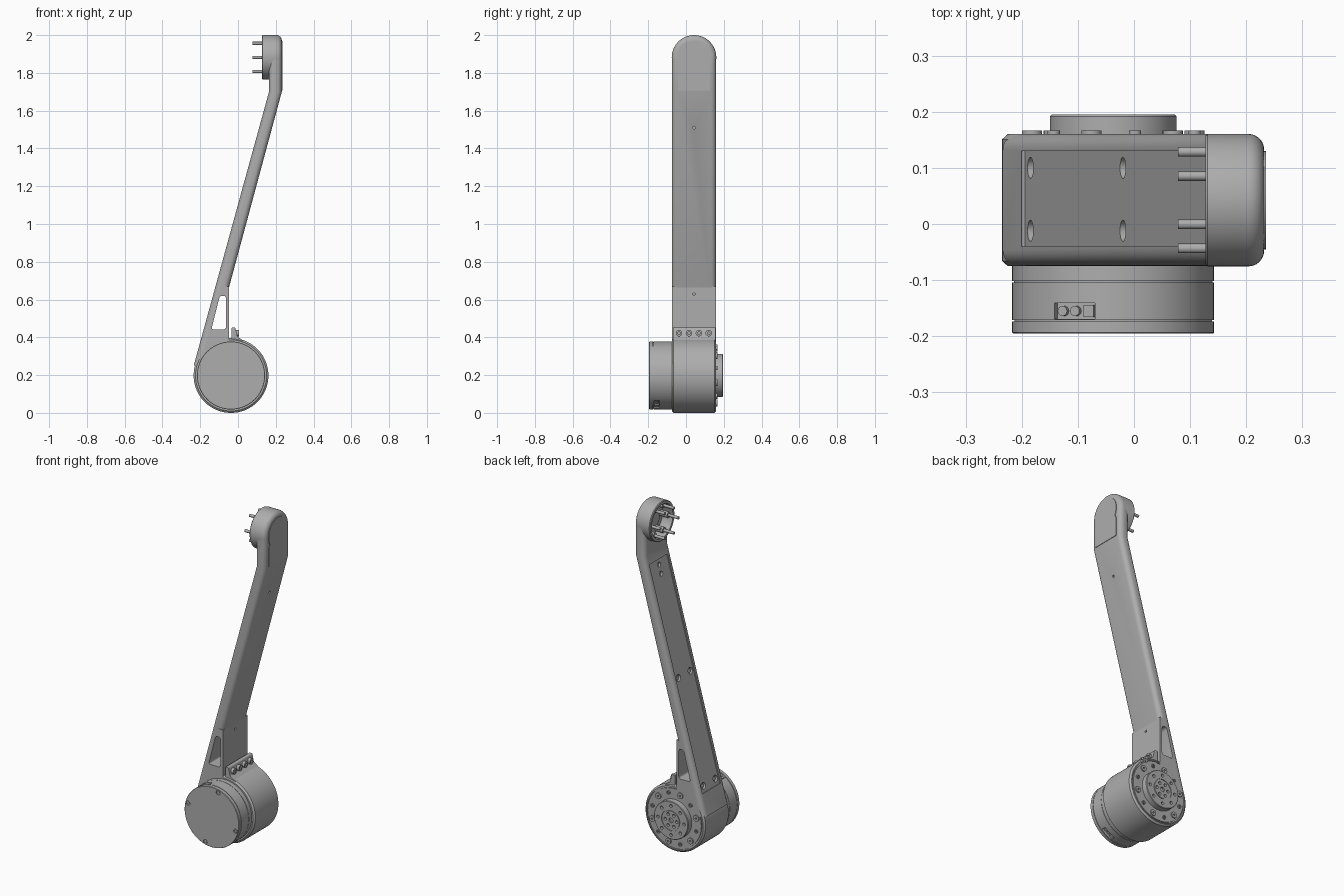
import bpy, bmesh, math
from mathutils import Vector, Matrix

if "Cube" in bpy.data.objects:
    bpy.data.objects.remove(bpy.data.objects["Cube"], do_unlink=True)

grey = bpy.data.materials.new("machined_grey")
grey.use_nodes = True
grey.diffuse_color = (0.42, 0.42, 0.42, 1)
grey.node_tree.nodes["Principled BSDF"].inputs["Base Color"].default_value = grey.diffuse_color

X, Y = Vector((1, 0, 0)), Vector((0, 1, 0))
HUB = Vector((-0.037, 0, 0.198))      # joint axis runs along y
HEAD = Vector((0, 0.0425, 1.882))     # wrist axis runs along x
FRONT, BACK = -0.075, 0.16            # side faces of the link


def finish(name, bm):
    bmesh.ops.remove_doubles(bm, verts=bm.verts, dist=1e-6)
    bmesh.ops.recalc_face_normals(bm, faces=bm.faces)
    mesh = bpy.data.meshes.new(name)
    bm.to_mesh(mesh)
    bm.free()
    obj = bpy.data.objects.new(name, mesh)
    bpy.context.collection.objects.link(obj)
    mesh.materials.append(grey)
    return obj


def loft(name, rings, caps=True):
    bm = bmesh.new()
    rows = [[bm.verts.new(p) for p in ring] for ring in rings]
    n = len(rows[0])
    for a, b in zip(rows, rows[1:]):
        for i in range(n):
            bm.faces.new((a[i], a[(i + 1) % n], b[(i + 1) % n], b[i]))
    if caps:
        bm.faces.new(rows[0])
        bm.faces.new(rows[-1])
    return finish(name, bm)


def lathe(name, profile, origin, axis, sides=64):
    """Turn (distance along axis, radius) pairs around the axis."""
    turn = axis.to_track_quat('Z', 'Y')
    rings = []
    for t, r in profile:
        r = max(r, 1e-4)
        rings.append([origin + turn @ Vector((r * math.cos(k * math.tau / sides),
                                              r * math.sin(k * math.tau / sides), t))
                      for k in range(sides)])
    return loft(name, rings)


def rod(name, origin, axis, start, end, r, sides=20):
    return lathe(name, [(start, r), (end, r)], origin, axis, sides)


def prism(name, outline, y0, y1):
    return loft(name, [[(x, y, z) for x, z in outline] for y in (y0, y1)])


def box(name, size, matrix):
    bm = bmesh.new()
    bmesh.ops.create_cube(bm, size=1, matrix=matrix @ Matrix.Diagonal((*size, 1)))
    return finish(name, bm)


def cut(target, cutters):
    for c in cutters:
        mod = target.modifiers.new("cut", 'BOOLEAN')
        mod.operation, mod.solver, mod.object = 'DIFFERENCE', 'EXACT', c
        bpy.context.view_layer.objects.active = target
        bpy.ops.object.modifier_apply(modifier=mod.name)
        bpy.data.objects.remove(c, do_unlink=True)


def polar(center, axis, r, angle):
    c, s = r * math.cos(angle), r * math.sin(angle)
    return center + (Vector((c, 0, s)) if axis is Y else Vector((0, c, s)))


def ring_of(center, axis, r, count, offset=0):
    return [polar(center, axis, r, math.radians(offset) + k * math.tau / count)
            for k in range(count)]


def rounded(outline, r, steps=5):
    """Round the corners of a 2D outline."""
    pts = [Vector(p) for p in outline]
    out = []
    for i, p in enumerate(pts):
        a = p + (pts[i - 1] - p).normalized() * r
        b = p + (pts[(i + 1) % len(pts)] - p).normalized() * r
        for k in range(steps + 1):
            t = k / steps
            out.append(tuple(a * (1 - t) ** 2 + p * 2 * t * (1 - t) + b * t * t))
    return out


def section(x0, x1, z, r=0.028, steps=6):
    """Rounded rectangle across the arm at one height."""
    pts = []
    for cx, cy, start in ((x1 - r, BACK - r, 0), (x0 + r, BACK - r, 90),
                          (x0 + r, FRONT + r, 180), (x1 - r, FRONT + r, 270)):
        for k in range(steps + 1):
            a = math.radians(start + 90 * k / steps)
            pts.append((cx + r * math.cos(a), cy + r * math.sin(a), z))
    return pts


# Arm bar, with the vertical neck at its top
arm = loft("arm_bar", [section(-0.234, -0.159, 0.252),
                       section(0.164, 0.232, 1.70),
                       section(0.164, 0.232, 1.882)])
web = prism("arm_web", [(-0.183, 0.30), (-0.083, 0.672), (-0.048, 0.668), (-0.048, 0.30)],
            FRONT, BACK)

# Window through the foot of the arm
window = rounded([(-0.141, 0.442), (-0.064, 0.442), (-0.064, 0.62), (-0.096, 0.62)], 0.014)
for part in (arm, web):
    cut(part, [prism("window_cutter", window, -0.3, 0.3)])

# Recessed panel, its screw holes and the wrist bore
low, high = Vector((-0.200, 0.375)), Vector((0.150, 1.65))
out = Vector((low.y - high.y, high.x - low.x)).normalized()
panel = [low + out * 0.03, high + out * 0.03, high - out * 0.006, low - out * 0.006]
normal = Vector((out.x, 0, out.y))


def on_panel(z, y):
    p = low.lerp(high, (z - low.y) / (high.y - low.y))
    return Vector((p.x, y, p.y))


cut(arm, [prism("panel_cutter", panel, -0.04, 0.13)])
cut(arm, [rod("hole_cutter", on_panel(z, y), normal, -0.022, 0.03, 0.019)
          for z in (0.41, 1.01) for y in (-0.012, 0.100)])
cut(arm, [rod("slot_cutter", on_panel(z, HEAD.y), normal, -0.02, 0.03, 0.014)
          for z in (1.57, 1.62)])
cut(arm, [rod("bore_cutter", HEAD, X, 0.1, 0.2, 0.1, 64),
          rod("pin_hole_cutter", Vector((0.177, HEAD.y, 1.51)), X, -0.02, 0.03, 0.007)])
cut(web, [rod("pin_hole_cutter", Vector((-0.048, HEAD.y, 0.63)), X, -0.01, 0.02, 0.007)])
for z in (0.41, 1.01):
    for y in (-0.012, 0.100):
        rod("panel_screw", on_panel(z, y), normal, -0.024, -0.014, 0.012, 16)

# Wrist cup with a rounded outer rim
rim = [(0.204 + 0.028 * math.sin(a), 0.090 + 0.028 * math.cos(a))
       for a in (k * math.pi / 12 for k in range(7))]
lathe("wrist_cup", [(0.195, 0), (0.195, 0.1), (0.127, 0.1), (0.127, 0.114), (0.131, 0.118)]
      + rim + [(0.232, 0)], HEAD, X)
for p in ring_of(HEAD, X, 0.086, 6):
    rod("wrist_pin", p, X, 0.078, 0.2, 0.0085, 16)
    rod("pin_boss", p, X, 0.145, 0.2, 0.017, 16)
rod("wrist_core", HEAD, X, 0.175, 0.2, 0.045, 32)

# Cover plate on the outside of the wrist
cover = [(HEAD.y + 0.088 * math.cos(a), HEAD.z + 0.088 * math.sin(a))
         for a in (math.radians(d) for d in range(-20, 201, 10))]
cover += [(-0.034, 1.83), (-0.043, 1.82), (-0.043, 1.706), (0.128, 1.706),
          (0.128, 1.82), (0.119, 1.83)]
loft("wrist_cover", [[(x, y, z) for y, z in cover] for x in (0.229, 0.235)])

# Joint hub with clamp lug and bolts
lathe("joint_hub", [(FRONT, 0), (FRONT, 0.188), (FRONT + 0.009, 0.198), (BACK - 0.009, 0.198),
                    (BACK, 0.188), (BACK, 0.182), (BACK - 0.006, 0.182),
                    (BACK - 0.006, 0.176), (BACK, 0.176), (BACK, 0)], HUB, Y, 96)
prism("clamp_lug", rounded([(-0.035, 0.36), (-0.035, 0.452), (-0.014, 0.452),
                            (-0.004, 0.405), (0.06, 0.36)], 0.006, 3), -0.07, 0.155)
for k in range(4):
    p = Vector((0, -0.037 + 0.0525 * k, 0.422))
    bolt = rod("clamp_bolt", p, X, -0.02, 0.006, 0.017)
    cut(bolt, [rod("socket_cutter", p, X, -0.006, 0.02, 0.008, 6)])

# Motor housing with grooves, face screws and cable sockets
motor = lathe("motor_housing", [(-0.195, 0), (-0.195, 0.178), (-0.193, 0.18),
                                (-0.174, 0.18), (-0.174, 0.176), (-0.171, 0.176),
                                (-0.171, 0.18), (-0.104, 0.18), (-0.104, 0.177),
                                (-0.102, 0.177), (-0.102, 0.18), (-0.07, 0.18), (-0.07, 0)],
              HUB, Y, 96)
screws = ring_of(HUB, Y, 0.163, 4, 75)
cut(motor, [rod("face_cutter", p, Y, -0.22, -0.188, 0.013) for p in screws])
for p in screws:
    rod("face_screw", p, Y, -0.191, -0.18, 0.008, 6)
for degrees in (113, -60):
    frame = (Matrix.Translation(HUB + Y * -0.155)
             @ Matrix.Rotation(-math.radians(degrees), 4, 'Y'))
    cut(motor, [box("socket_cutter", (0.04, 0.028, 0.078),
                    frame @ Matrix.Translation((0.182, 0, 0)))])
    box("cable_plug", (0.02, 0.022, 0.02), frame @ Matrix.Translation((0.162, 0, -0.025)))
    for t in (0.002, 0.026):
        rod("socket_contact", frame @ Vector((0.155, 0, t)),
            frame.to_3x3() @ X, 0, 0.016, 0.009, 16)

# Output flange with two rings of holes, and bolts around it
flange = lathe("output_flange", [(0.15, 0), (0.15, 0.113), (0.192, 0.113), (0.195, 0.11),
                                 (0.195, 0.062), (0.191, 0.062), (0.191, 0.056),
                                 (0.195, 0.056), (0.195, 0)], HUB, Y)
cut(flange, [rod("flange_cutter", p, Y, 0.18, 0.22, 0.009, 16)
             for p in ring_of(HUB, Y, 0.086, 8) + ring_of(HUB, Y, 0.038, 6)])
cut(flange, [rod("center_cutter", HUB, Y, 0.185, 0.22, 0.014)])
for k, p in enumerate(ring_of(HUB, Y, 0.15, 12, 15)):
    bolt = rod("hub_bolt", p, Y, 0.15, 0.167, 0.018 if k % 2 else 0.011)
    cut(bolt, [rod("hex_cutter", p, Y, 0.160, 0.18, 0.006, 6)])

# Smooth the rounded surfaces, keep hard edges
for o in bpy.context.view_layer.objects:
    o.select_set(o.type == 'MESH')
bpy.context.view_layer.objects.active = arm
bpy.ops.object.shade_smooth_by_angle(angle=math.radians(30))
